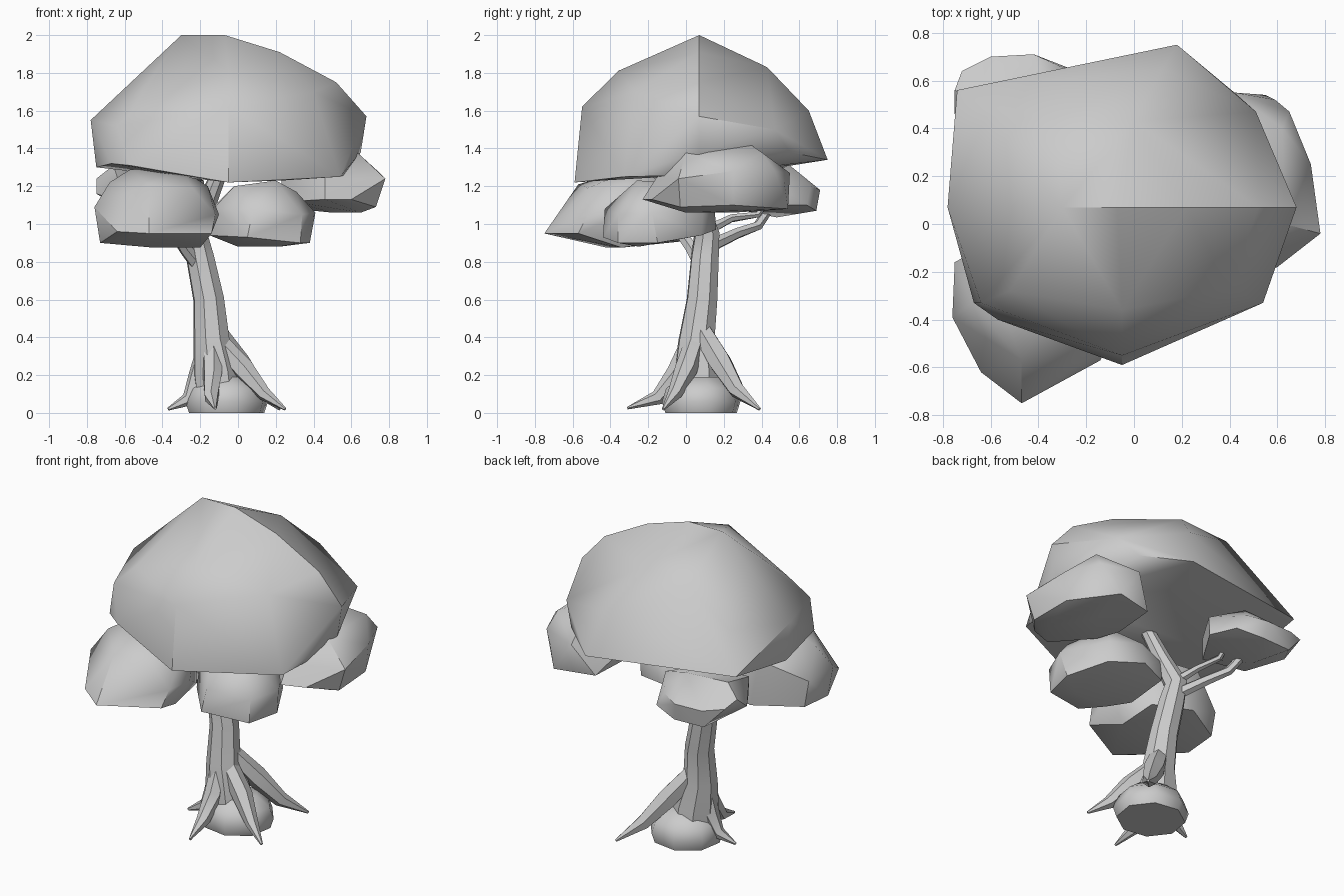
import bpy, bmesh, math
from mathutils import Vector


def finish(name, bm, angle):
    bmesh.ops.recalc_face_normals(bm, faces=bm.faces)
    me = bpy.data.meshes.new(name)
    bm.to_mesh(me)
    bm.free()
    ob = bpy.data.objects.new(name, me)
    bpy.context.collection.objects.link(ob)
    bpy.ops.object.select_all(action='DESELECT')
    ob.select_set(True)
    bpy.context.view_layer.objects.active = ob
    bpy.ops.object.shade_smooth_by_angle(angle=math.radians(angle))
    return ob


def hull(name, pts, angle=42):
    """Chunky faceted mass wrapped around a few control points."""
    bm = bmesh.new()
    for p in pts:
        bm.verts.new(p)
    bmesh.ops.convex_hull(bm, input=bm.verts)
    loose = [v for v in bm.verts if not v.link_faces]
    bmesh.ops.delete(bm, geom=loose, context='VERTS')
    bmesh.ops.dissolve_limit(bm, angle_limit=math.radians(4), verts=bm.verts, edges=bm.edges)
    return finish(name, bm, angle)


def tube(name, path, sides=7, angle=40):
    """Tapered tube through (x, y, z, radius) stations."""
    bm = bmesh.new()
    pos = [Vector(p[:3]) for p in path]
    rings = []
    for i, p in enumerate(path):
        t = (pos[min(i + 1, len(pos) - 1)] - pos[max(i - 1, 0)]).normalized()
        u = t.cross(Vector((0.3, 1, 0.1))).normalized()
        w = t.cross(u)
        ring = []
        for k in range(sides):
            a = 2 * math.pi * k / sides
            co = pos[i] + (u * math.cos(a) + w * math.sin(a)) * p[3]
            co.z = max(co.z, 0.005)
            ring.append(bm.verts.new(co))
        rings.append(ring)
    for a, b in zip(rings, rings[1:]):
        for k in range(sides):
            n = (k + 1) % sides
            bm.faces.new((a[k], a[n], b[n], b[k]))
    bm.faces.new(rings[0][::-1])
    bm.faces.new(rings[-1])
    return finish(name, bm, angle)


# Main crown: ridge along x, then front, back and underside points
hull("main_crown", [
    (-.30, .07, 2.0), (-.07, .07, 2.0), (.22, .07, 1.91), (.52, .07, 1.75),
    (.68, .07, 1.57), (-.78, .07, 1.55),
    (-.05, -.36, 1.81), (-.05, -.55, 1.62), (-.05, -.59, 1.22), (.40, -.27, 1.70),
    (.54, -.33, 1.25), (.23, -.44, 1.23), (-.52, -.28, 1.64), (-.57, -.40, 1.31),
    (-.67, -.33, 1.32), (-.64, -.33, 1.52),
    (0, .43, 1.83), (-.33, .44, 1.80), (.12, .65, 1.60), (.18, .75, 1.34),
    (-.74, .56, 1.38), (-.62, .45, 1.60), (.42, .55, 1.38), (.51, .47, 1.50),
    (.57, .07, 1.26), (.65, .07, 1.38), (-.75, .07, 1.30), (0, .56, 1.31)])

# Lower foliage clumps
hull("front_left_clump", [
    (-.47, -.75, .95), (-.64, -.62, .96), (-.73, -.38, .90), (-.76, -.39, 1.09),
    (-.75, -.16, 1.08), (-.72, -.16, .91), (-.68, -.33, 1.22), (-.57, -.30, 1.29),
    (-.30, -.28, 1.29), (-.16, -.32, 1.20), (-.10, -.34, 1.05), (-.14, -.57, .95),
    (-.12, -.52, 1.05), (-.47, -.57, 1.21), (-.24, -.52, 1.19), (-.20, -.34, .875),
    (-.45, -.42, .875), (-.50, -.02, 1.20), (-.45, .0, .91), (-.22, -.10, .91), (-.25, -.06, 1.20)])
hull("front_right_clump", [
    (-.15, -.20, .94), (-.13, -.20, 1.08), (-.02, -.25, 1.20), (.20, -.26, 1.23),
    (.31, -.22, 1.17), (.41, -.18, 1.06), (.38, -.15, .90), (.33, -.36, .90),
    (.34, -.36, 1.05), (.05, -.44, .93), (.08, -.43, 1.08), (0, -.25, .88),
    (.22, -.25, .88), (.26, .08, .94), (.26, .09, 1.07), (.05, .16, .97),
    (.06, .15, 1.10), (-.14, .08, .96), (-.14, .08, 1.08), (.20, 0, 1.22), (-.03, 0, 1.19)])
hull("right_clump", [
    (.78, -.04, 1.24), (.73, -.03, 1.09), (.60, -.18, 1.13), (.46, -.23, 1.13),
    (.46, -.16, 1.24), (.63, 0, 1.38), (.50, .0, 1.40), (.45, .30, 1.45),
    (.62, .40, 1.38), (.65, .47, 1.28), (.74, .25, 1.28), (.72, .25, 1.10),
    (.59, .52, 1.22), (.42, .55, 1.27), (.55, .54, 1.08), (.28, .0, 1.12), (.65, .0, 1.06),
    (.23, .14, 1.12), (.23, .30, 1.20), (.23, .12, 1.24), (.30, .48, 1.08), (.50, .25, 1.06)])
hull("back_left_clump", [
    (-.75, .46, 1.16), (-.75, .56, 1.24), (-.72, .64, 1.20), (-.60, .70, 1.18),
    (-.42, .71, 1.18), (-.31, .66, 1.20), (-.60, .68, 1.07), (-.40, .69, 1.07),
    (-.17, .48, 1.10), (-.18, .46, 1.23), (-.30, .26, 1.08), (-.30, .26, 1.22),
    (-.62, .26, 1.12), (-.64, .28, 1.25), (-.66, .52, 1.31), (-.38, .55, 1.31),
    (-.24, .64, 1.10), (-.50, .48, 1.035)])

# Trunk leaning left, its top bending back into the crown
tube("trunk", [(-.09, .06, .01, .13), (-.115, .06, .22, .13), (-.14, .055, .38, .10),
               (-.155, .085, .60, .085), (-.20, .10, .82, .077), (-.225, .11, .95, .07),
               (-.16, .06, 1.12, .052), (-.08, .01, 1.32, .04)], 8)

# Branches to the clumps
tube("back_branch_low", [(-.22, .12, .88, .038), (-.33, .27, .95, .03),
                         (-.40, .38, .99, .027), (-.45, .44, 1.08, .024)], 6)
tube("back_branch_high", [(-.22, .12, .97, .03), (-.29, .24, 1.03, .022),
                          (-.33, .38, 1.05, .018), (-.34, .43, 1.12, .015)], 6)
tube("front_branch", [(-.21, .08, .78, .04), (-.28, .03, .87, .035), (-.36, -.06, 1.0, .03)], 6)

# Roots flaring from the trunk to pointed tips
roots = {
    "back_root": [(-.12, .08, .44, .055), (-.0, .18, .27, .065), (.11, .27, .12, .045), (.22, .39, .02, .008)],
    "right_root": [(-.11, .05, .38, .055), (.03, .0, .23, .06), (.14, -.06, .10, .038), (.25, -.12, .02, .008)],
    "left_root": [(-.16, .06, .36, .055), (-.21, .06, .19, .055), (-.26, .05, .07, .04), (-.37, .03, .02, .008)],
    "front_root": [(-.14, .04, .40, .055), (-.135, -.05, .21, .055), (-.14, -.15, .08, .04), (-.12, -.31, .025, .008)],
}
for name, path in roots.items():
    tube(name, path, 6)

# Rounded stone held between the roots
stone = []
for z, r in ((0, .205), (.06, .225), (.13, .20), (.19, .12)):
    for k in range(8):
        a = 2 * math.pi * (k + .3) / 8
        stone.append((-.06 + r * math.cos(a), .08 + r * .95 * math.sin(a), z))
hull("stone", stone, 50)
